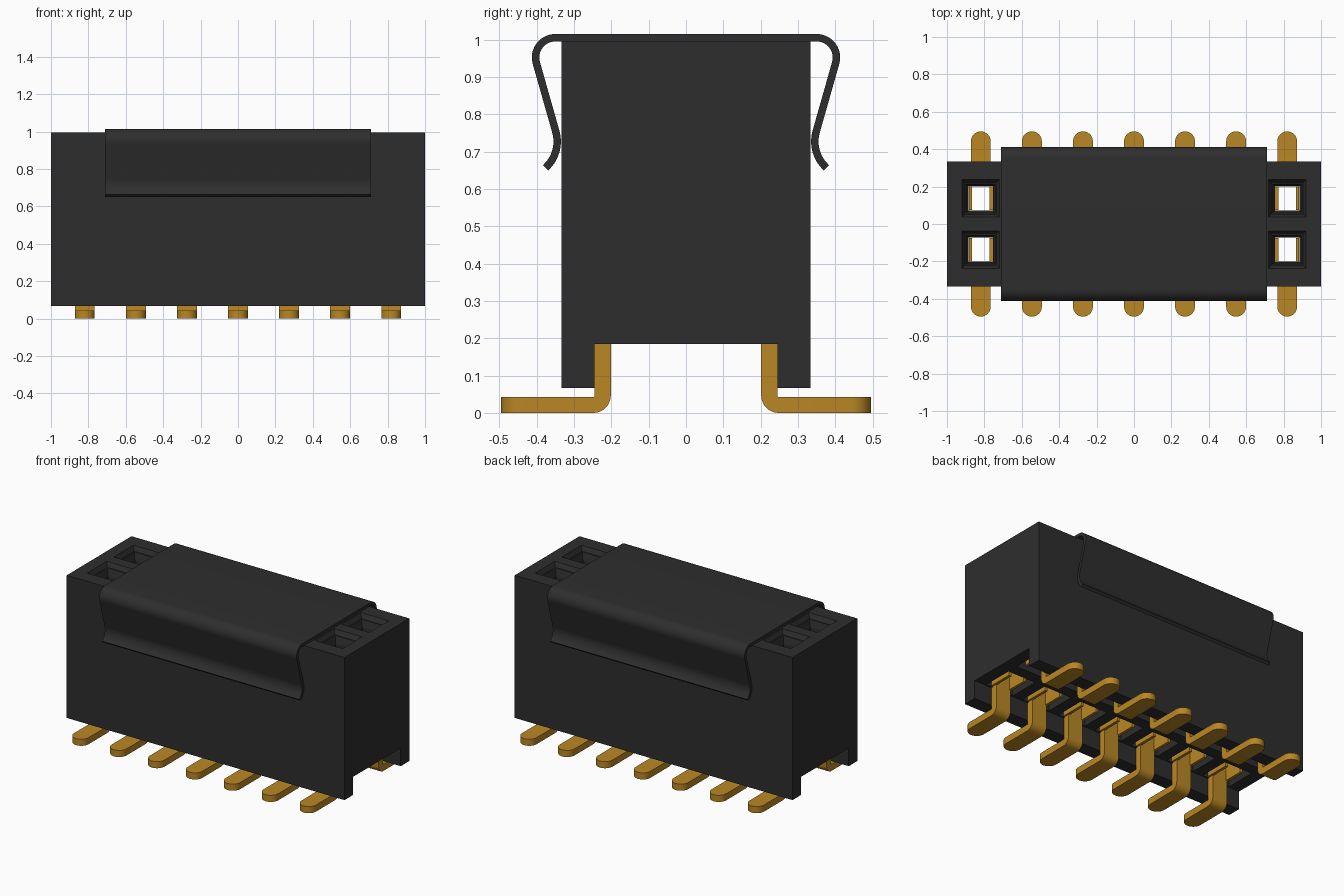
import bpy, bmesh, math
from mathutils import Vector

old = bpy.data.objects.get("Cube")
if old:
    bpy.data.objects.remove(old, do_unlink=True)

PITCH, ROW = 0.273, 0.137
COLUMNS = [(i - 3) * PITCH for i in range(7)]
ROWS = [-ROW, ROW]


def material(name, rgb):
    m = bpy.data.materials.new(name)
    m.use_nodes = True
    m.diffuse_color = (*rgb, 1)
    m.node_tree.nodes["Principled BSDF"].inputs["Base Color"].default_value = (*rgb, 1)
    return m


black = material("black plastic", (0.027, 0.027, 0.027))
gold = material("gold plating", (0.49, 0.242, 0.018))


def finish(bm, name, mat, smooth=False):
    bmesh.ops.remove_doubles(bm, verts=bm.verts, dist=0.0002)
    bmesh.ops.recalc_face_normals(bm, faces=bm.faces)
    mesh = bpy.data.meshes.new(name)
    bm.to_mesh(mesh)
    bm.free()
    mesh.materials.append(mat)
    ob = bpy.data.objects.new(name, mesh)
    bpy.context.collection.objects.link(ob)
    if smooth:
        bpy.ops.object.select_all(action="DESELECT")
        ob.select_set(True)
        bpy.context.view_layer.objects.active = ob
        bpy.ops.object.shade_smooth_by_angle(angle=math.radians(35))
    return ob


def quad(bm, *points):
    bm.faces.new([bm.verts.new(p) for p in points])


def arc(cy, cz, r, a0, a1, n=8):
    angles = [math.radians(a0 + (a1 - a0) * i / n) for i in range(n + 1)]
    return [(cy + r * math.cos(a), cz + r * math.sin(a)) for a in angles]


def strip(bm, path, widths, thick):
    """Sweep a flat strip along a y-z path, with a half width at each point."""
    rings = []
    for i, (y, z) in enumerate(path):
        a, b = path[max(i - 1, 0)], path[min(i + 1, len(path) - 1)]
        t = Vector((b[0] - a[0], b[1] - a[1])).normalized() * thick / 2
        w = widths[i]
        rings.append([bm.verts.new(p) for p in (
            (-w, y - t.y, z + t.x), (w, y - t.y, z + t.x),
            (w, y + t.y, z - t.x), (-w, y + t.y, z - t.x))])
    for r, s in zip(rings, rings[1:]):
        for k in range(4):
            bm.faces.new((r[k], r[k - 1], s[k - 1], s[k]))
    bm.faces.new(rings[0])
    bm.faces.new(rings[-1])


def pierced_plate(bm, hx, hy, z, hole):
    """Flat rectangle with a square opening at every contact position."""
    xs = sorted([-hx, hx] + [c + s * hole for c in COLUMNS for s in (-1, 1)])
    ys = sorted([-hy, hy] + [r + s * hole for r in ROWS for s in (-1, 1)])
    for i in range(len(xs) - 1):
        for j in range(len(ys) - 1):
            if not (i % 2 and j % 2):
                quad(bm, (xs[i], ys[j], z), (xs[i + 1], ys[j], z),
                     (xs[i + 1], ys[j + 1], z), (xs[i], ys[j + 1], z))


# Housing: block with a channel below and tapered sockets right through it
HY, CY, BASE, CEILING, TOP = 0.333, 0.245, 0.067, 0.185, 0.995
bm = bmesh.new()
pierced_plate(bm, 1, HY, TOP, 0.1)
pierced_plate(bm, 1, CY, CEILING, 0.1)
outline = [(HY, TOP), (HY, BASE), (CY, BASE), (CY, CEILING)]
for s in (-1, 1):
    for (y0, z0), (y1, z1) in zip(outline, outline[1:]):
        quad(bm, (-1, s * y0, z0), (1, s * y0, z0), (1, s * y1, z1), (-1, s * y1, z1))
    quad(bm, *[(s, y, z) for y, z in outline + [(-y, z) for y, z in outline[::-1]]])
socket = [(0.1, TOP), (0.085, 0.965), (0.078, 0.965), (0.066, 0.92),
          (0.066, 0.75), (0.1, 0.75), (0.1, CEILING)]
corners = [(-1, -1), (1, -1), (1, 1), (-1, 1)]
for cx in COLUMNS:
    for cy in ROWS:
        for (h0, z0), (h1, z1) in zip(socket, socket[1:]):
            for k in range(4):
                (ax, ay), (bx, by) = corners[k - 1], corners[k]
                quad(bm, (cx + ax * h0, cy + ay * h0, z0), (cx + bx * h0, cy + by * h0, z0),
                     (cx + bx * h1, cy + by * h1, z1), (cx + ax * h1, cy + ay * h1, z1))
finish(bm, "housing", black)

# Pick-up clip: bent sheet over the top with sprung sides
side = arc(0.35, 0.952, 0.053, 90, -16, 12) + arc(0.44, 0.727, 0.095, 164, 228, 8)
path = [(-y, z) for y, z in side[::-1]] + side
bm = bmesh.new()
strip(bm, path, [0.71] * len(path), 0.02)
finish(bm, "pickup_clip", black, True)

# Contact: bent leg, rounded foot and two blades inside the socket
HALF = 0.053
stem = [(0.223, 0.74), (0.223, CEILING)] + arc(0.248, 0.0465, 0.025, 180, 270)
tip = arc(0.495 - HALF, 0, HALF, 0, 88, 10)
path = stem + [(0.495 - HALF + w, 0.0215) for y, w in tip for w in [y - 0.495 + HALF]][::-1]
widths = [HALF] * len(stem) + [max(w, 0.002) for y, w in tip][::-1]
bm = bmesh.new()
strip(bm, path, widths, 0.043)
for s in (-1, 1):
    box = bmesh.ops.create_cube(bm, size=1)["verts"]
    for v in box:
        v.co = Vector((s * 0.055 + v.co.x * 0.018, 0.154 + v.co.y * 0.16,
                       0.465 + v.co.z * 0.55))
contact = finish(bm, "contact", gold, True)

# Repeat the contact along both rows
for row, turn in (("back", 0), ("front", math.pi)):
    for i, x in enumerate(COLUMNS):
        ob = contact if (turn == 0 and i == 0) else contact.copy()
        ob.name = f"{row}_contact_{i + 1}"
        ob.location.x = x
        ob.rotation_euler.z = turn
        if ob is not contact:
            bpy.context.collection.objects.link(ob)
